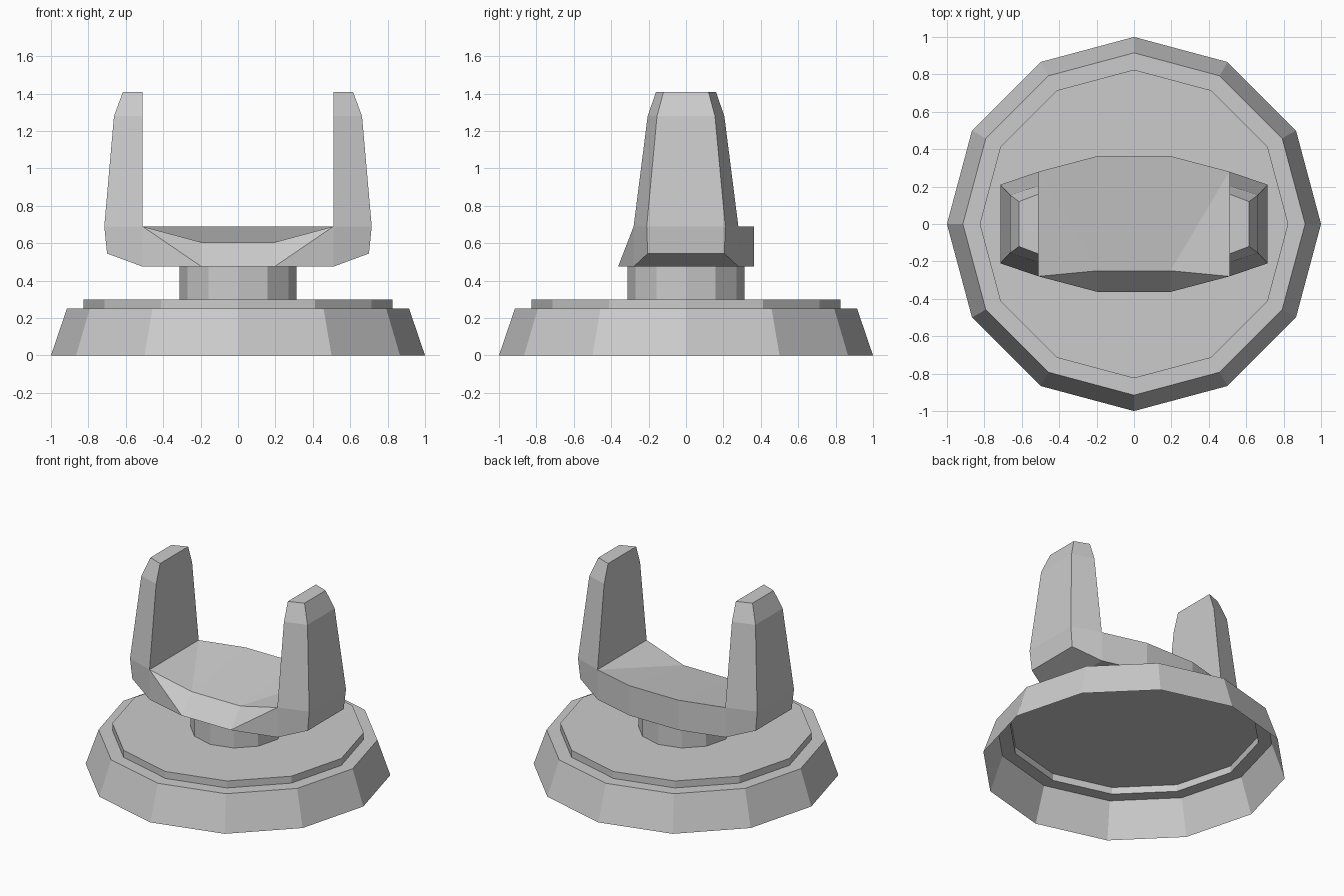
import bpy, bmesh, math

if "Cube" in bpy.data.objects:
    bpy.data.objects.remove(bpy.data.objects["Cube"])


def make_object(name, bm):
    bmesh.ops.remove_doubles(bm, verts=bm.verts, dist=0.0005)
    bmesh.ops.recalc_face_normals(bm, faces=bm.faces)
    mesh = bpy.data.meshes.new(name)
    bm.to_mesh(mesh)
    bm.free()
    obj = bpy.data.objects.new(name, mesh)
    bpy.context.collection.objects.link(obj)
    return obj


def lathe(name, profile, sides=12):
    """Spin (radius, z) points into a faceted shell, capped on top only."""
    bm = bmesh.new()
    rings = [[bm.verts.new((r * math.cos(math.tau * i / sides),
                            r * math.sin(math.tau * i / sides), z))
              for i in range(sides)] for r, z in profile]
    for a, b in zip(rings, rings[1:]):
        for i in range(sides):
            j = (i + 1) % sides
            bm.faces.new((a[i], a[j], b[j], b[i]))
    bm.faces.new(rings[-1])
    return make_object(name, bm)


def bridge(bm, a, b, skip=()):
    for i in range(4):
        if i not in skip:
            j = (i + 1) % 4
            bm.faces.new((a[i], a[j], b[j], b[i]))


# Stepped base, open underneath, and the short swivel post
lathe("base", [(1.0, 0), (0.915, 0.25), (0.825, 0.25), (0.825, 0.30)])
lathe("swivel_post", [(0.313, 0.30), (0.313, 0.475)])

# Yoke: right half, mirrored across x
bm = bmesh.new()


def ring(points):
    return [bm.verts.new(p) for p in points]


# Saddle sections: front bottom, front top, back top, back bottom
saddle = [ring([(x, -yb, 0.475), (x, -yt, zt), (x, yb, 0.69), (x, yb, 0.475)])
          for x, yb, yt, zt in [(0, 0.363, 0.25, 0.605),
                                (0.195, 0.363, 0.25, 0.605),
                                (0.51, 0.28, 0.28, 0.69)]]
mid, end = saddle[1], saddle[2]
bridge(bm, saddle[0], mid)
bridge(bm, mid, end, skip=(0, 1))
# Warped front and top panels, split along their creases
bm.faces.new((mid[0], mid[1], end[1]))
bm.faces.new((mid[0], end[1], end[0]))
bm.faces.new((mid[1], mid[2], end[2]))
bm.faces.new((mid[1], end[2], end[1]))

# Upright arm sections: inner and outer edges, stacked upward
arm = [ring([(0.51, -yi, zi), (xo, -yo, zo), (xo, yo, zo), (0.51, yi, zi)])
       for xo, yi, yo, zi, zo in [(0.70, 0.28, 0.205, 0.475, 0.545),
                                  (0.715, 0.28, 0.21, 0.69, 0.69),
                                  (0.663, 0.205, 0.155, 1.28, 1.28),
                                  (0.615, 0.16, 0.12, 1.41, 1.41)]]
bm.faces.new(arm[0])
bridge(bm, arm[0], arm[1], skip=(3,))
bridge(bm, arm[1], arm[2])
bridge(bm, arm[2], arm[3])
bm.faces.new(arm[3])

yoke = make_object("yoke", bm)
mirror = yoke.modifiers.new("mirror", 'MIRROR')
mirror.use_axis[0] = True
mirror.use_clip = True
